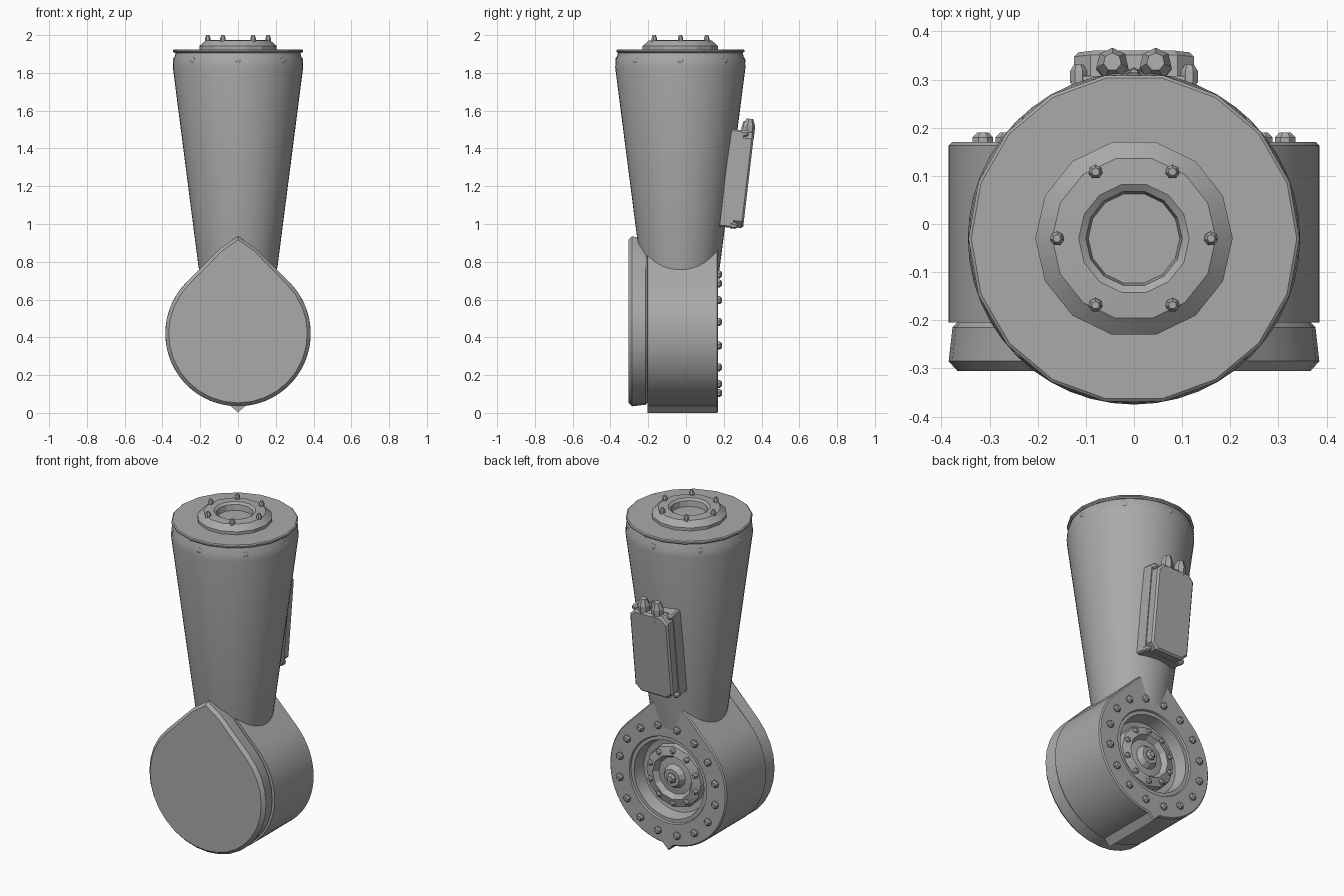
import bpy, bmesh, math
from mathutils import Matrix, Vector

if "Cube" in bpy.data.objects:
    bpy.data.objects.remove(bpy.data.objects["Cube"])

grey = bpy.data.materials.new("machine_grey")
grey.diffuse_color = (0.4, 0.4, 0.4, 1)
grey.use_nodes = True
grey.node_tree.nodes["Principled BSDF"].inputs["Base Color"].default_value = grey.diffuse_color
CY = -0.03          # arm axis in y
HZ = 0.42           # joint axis height
R = 0.385           # joint radius


def finish(name, bm, angle=35):
    bmesh.ops.recalc_face_normals(bm, faces=bm.faces)
    me = bpy.data.meshes.new(name)
    bm.to_mesh(me)
    bm.free()
    me.materials.append(grey)
    ob = bpy.data.objects.new(name, me)
    bpy.context.collection.objects.link(ob)
    bpy.ops.object.select_all(action='DESELECT')
    ob.select_set(True)
    bpy.context.view_layer.objects.active = ob
    bpy.ops.object.shade_smooth_by_angle(angle=math.radians(angle))
    return ob


def loft(name, loops, angle=35):
    """Skin a list of equal-length rings and cap both ends."""
    bm = bmesh.new()
    rings = [[bm.verts.new(p) for p in ring] for ring in loops]
    n = len(rings[0])
    for a, b in zip(rings, rings[1:]):
        for i in range(n):
            j = (i + 1) % n
            bm.faces.new((a[i], a[j], b[j], b[i]))
    bm.faces.new(rings[0])
    bm.faces.new(rings[-1])
    return finish(name, bm, angle)


def lathe_z(name, profile, n, angle=35):
    return loft(name, [[(r * math.cos(t), CY + r * math.sin(t), z)
                        for t in (2 * math.pi * i / n for i in range(n))]
                       for r, z in profile], angle)


def ring_y(r, y, n):
    return [(r * math.sin(2 * math.pi * i / n), y, HZ + r * math.cos(2 * math.pi * i / n))
            for i in range(n)]


def teardrop(y, n, top, shrink=0.0, cusp=False):
    """Circle with 45 degree shoulders rising to a blunt peak, optional keel below."""
    pts = []
    for i in range(n):
        t = 2 * math.pi * i / n
        s, c = math.sin(t), math.cos(t)
        r = R
        if c > math.cos(math.pi / 4):
            r = min(R / math.cos(abs(math.atan2(s, c)) - math.pi / 4), (top - HZ) / c)
        if cusp and i == n // 2:
            r = HZ
        r -= shrink
        pts.append((r * s, y, HZ + r * c))
    return pts


def studs(name, spots, axis, radius, height):
    """Domed screw heads at the given base points."""
    bm = bmesh.new()
    for p, ax in zip(spots, axis):
        rot = Vector((0, 0, 1)).rotation_difference(Vector(ax)).to_matrix().to_4x4()
        for r1, r2, h0, h1 in ((1, 1, -0.5, 0.5), (1, 0.55, 0.5, 1)):
            m = Matrix.Translation(p) @ rot @ Matrix.Translation((0, 0, height * (h0 + h1) / 2))
            bmesh.ops.create_cone(bm, cap_ends=True, segments=7, radius1=radius * r1,
                                  radius2=radius * r2, depth=height * (h1 - h0), matrix=m)
    return finish(name, bm, 25)


# tapered arm
lathe_z("arm_body", [(0.19, 0.66), (0.21, 0.78), (0.345, 1.83), (0.342, 1.865), (0.328, 1.91)], 48)
lathe_z("arm_top_lip", [(0.335, 1.905), (0.344, 1.912), (0.344, 1.92), (0.338, 1.925)], 18, 20)

# wrist flange with a central bore
lathe_z("top_flange", [(0.205, 1.92), (0.205, 1.942), (0.17, 1.972), (0.115, 1.975),
                       (0.1, 1.965), (0.095, 1.932)], 14, 25)
hexa = [math.pi * k / 3 for k in range(6)]
studs("top_flange_screws", [(0.16 * math.cos(a), CY + 0.16 * math.sin(a), 1.968) for a in hexa],
      [(0, 0, 1)] * 6, 0.015, 0.032)

# small screws round the top of the arm
eight = [math.pi * k / 4 for k in range(8)]
studs("arm_collar_screws", [(0.335 * math.cos(a), CY + 0.335 * math.sin(a), 1.865) for a in eight],
      [(math.cos(a), math.sin(a), 0) for a in eight], 0.018, 0.009)

# joint drum with a stepped recess at the back
N = 64
drum = [teardrop(-0.205, N, 0.87, 0, True), teardrop(0.163, N, 0.87, 0, True),
        teardrop(0.17, N, 0.87, 0.007, True)]
drum += [ring_y(r, y, N) for r, y in ((0.255, 0.17), (0.25, 0.16), (0.23, 0.16),
                                      (0.215, 0.09), (0.16, 0.08))]
loft("joint_drum", drum, 30)

# front cover plate
M = 32
loft("joint_cover", [teardrop(-0.2, M, 0.925, 0.022), teardrop(-0.215, M, 0.925, 0.008),
                     teardrop(-0.285, M, 0.935, 0), teardrop(-0.305, M, 0.935, 0.018)], 20)

# hub inside the recess
loft("joint_hub", [ring_y(r, y, 12) for r, y in ((0.19, 0.07), (0.18, 0.115), (0.13, 0.13),
                                                 (0.11, 0.10), (0.07, 0.105), (0.05, 0.135))], 20)
studs("hub_screw", [(0, 0.13, HZ)], [(0, 1, 0)], 0.03, 0.025)
ten = [2 * math.pi * k / 10 for k in range(10)]
studs("hub_ring_screws", [(0.155 * math.sin(a), 0.12, HZ + 0.155 * math.cos(a)) for a in ten],
      [(0, 1, 0)] * 10, 0.016, 0.02)

# back flange screws
sixteen = [2 * math.pi * (k + 0.5) / 16 for k in range(16)]
studs("back_flange_screws", [(0.32 * math.sin(a), 0.17, HZ + 0.32 * math.cos(a)) for a in sixteen],
      [(0, 1, 0)] * 16, 0.022, 0.02)

# connector box leaning with the back of the arm
LEAN = Matrix.Translation((0, 0.277, 1.237)) @ Matrix.Rotation(-0.117, 4, 'X')


def chamfered(w, h, c, y):
    pts = [(w - c, h), (w, h - c), (w, c - h), (w - c, -h),
           (c - w, -h), (-w, c - h), (-w, h - c), (c - w, h)]
    return [LEAN @ Vector((x, y, z)) for x, z in pts]


loft("connector_box", [chamfered(0.125, 0.255, 0.035, -0.06), chamfered(0.125, 0.255, 0.035, 0.045),
                       chamfered(0.115, 0.245, 0.032, 0.055)], 20)
loft("box_base_plate", [chamfered(0.13, 0.26, 0.008, -0.07), chamfered(0.13, 0.26, 0.008, 0.0)], 20)
back = (LEAN.to_3x3() @ Vector((0, 1, 0)))
studs("box_screws", [LEAN @ Vector((sx * 0.115, 0.0, sz * 0.245)) for sx in (-1, 1) for sz in (-1, 1)],
      [back] * 4, 0.018, 0.025)
up = (LEAN.to_3x3() @ Vector((0, 0, 1)))
studs("cable_sockets", [LEAN @ Vector((x, 0.022, 0.25)) for x in (-0.045, 0.045)],
      [up] * 2, 0.034, 0.075)
studs("small_socket", [LEAN @ Vector((0, 0.0, 0.25))], [up], 0.016, 0.06)
